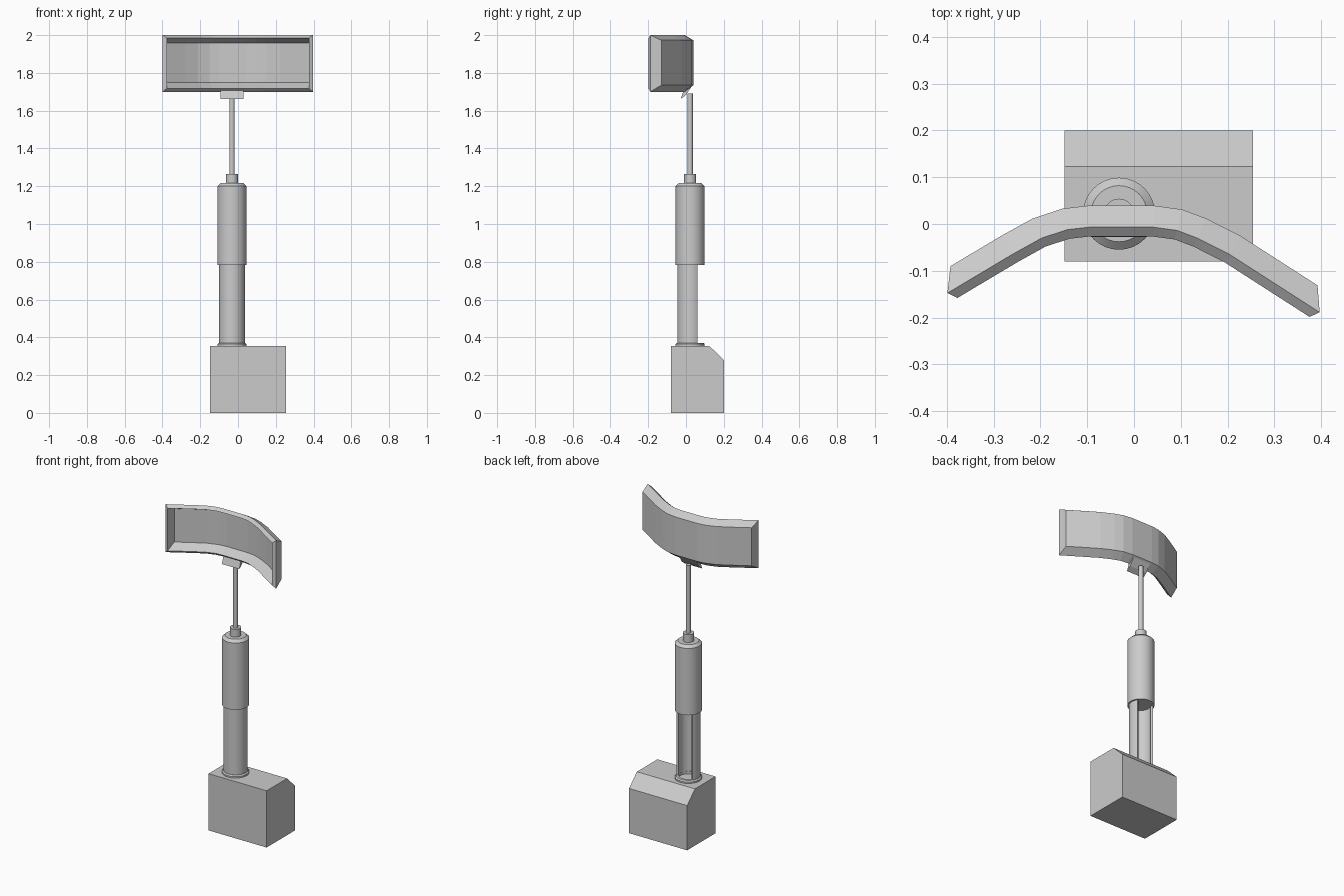
import bpy, bmesh, math
from mathutils import Vector

cube = bpy.data.objects.get("Cube")
if cube:
    bpy.data.objects.remove(cube)

grey = bpy.data.materials.new("light_grey")
grey.use_nodes = True
COLOUR = (0.6, 0.6, 0.6, 1)
grey.diffuse_color = COLOUR
grey.node_tree.nodes["Principled BSDF"].inputs["Base Color"].default_value = COLOUR

PX, PY = -0.032, 0.022   # post axis


def finish(name, bm, smooth=False):
    bmesh.ops.remove_doubles(bm, verts=bm.verts, dist=1e-5)
    bmesh.ops.recalc_face_normals(bm, faces=bm.faces)
    mesh = bpy.data.meshes.new(name)
    bm.to_mesh(mesh)
    bm.free()
    mesh.materials.append(grey)
    ob = bpy.data.objects.new(name, mesh)
    bpy.context.collection.objects.link(ob)
    if smooth:
        bpy.ops.object.select_all(action='DESELECT')
        ob.select_set(True)
        bpy.context.view_layer.objects.active = ob
        bpy.ops.object.shade_smooth_by_angle(angle=math.radians(30))
    return ob


def prism(name, outline, sweep, smooth=False):
    """Extrude a flat outline along a vector."""
    bm = bmesh.new()
    face = bm.faces.new([bm.verts.new(p) for p in outline])
    new = bmesh.ops.extrude_face_region(bm, geom=[face])["geom"]
    verts = [g for g in new if isinstance(g, bmesh.types.BMVert)]
    bmesh.ops.translate(bm, verts=verts, vec=sweep)
    return finish(name, bm, smooth)


def lathe(name, profile, sides=32):
    """Spin a closed (radius, z) profile round the post axis."""
    bm = bmesh.new()
    verts = [bm.verts.new((PX + r, PY, z)) for r, z in profile]
    edges = [bm.edges.new((verts[i - 1], verts[i])) for i in range(len(verts))]
    bmesh.ops.spin(bm, geom=verts + edges, cent=(PX, PY, 0), axis=(0, 0, 1),
                   angle=math.tau, steps=sides, use_merge=False)
    bmesh.ops.remove_doubles(bm, verts=bm.verts, dist=1e-5)
    bmesh.ops.dissolve_degenerate(bm, edges=bm.edges, dist=1e-5)
    return finish(name, bm, True)


# Base block with a chamfered back top edge
side = [(-0.08, 0), (0.2, 0), (0.2, 0.28), (0.123, 0.355), (-0.08, 0.355)]
prism("base_block", [(-0.148, y, z) for y, z in side], (0.402, 0, 0))

# Flange ring on the block
lathe("base_flange", [(0.054, 0.35), (0.077, 0.35), (0.077, 0.364),
                      (0.07, 0.371), (0.054, 0.371)])

# Lower post, a tube with its back cut open
START, STOP, STEPS = math.radians(145), math.radians(395), 24
angles = [START + (STOP - START) * i / STEPS for i in range(STEPS + 1)]


def arc(radius, seq):
    return [(PX + radius * math.cos(a), PY + radius * math.sin(a), 0.355) for a in seq]


prism("lower_post", arc(0.068, angles) + arc(0.055, reversed(angles)), (0, 0, 0.44), True)

# Upper sleeve, collar and rod
lathe("upper_sleeve", [(0, 0.782), (0.077, 0.782), (0.077, 1.2), (0.06, 1.216), (0, 1.216)])
lathe("rod_collar", [(0, 1.21), (0.032, 1.21), (0.032, 1.265), (0, 1.265)])
lathe("rod", [(0, 1.26), (0.014, 1.26), (0.014, 1.69), (0, 1.69)], 16)

# Sloping bracket between rod and panel
wedge = [(-0.028, 1.662), (0.0, 1.683), (0.035, 1.735), (-0.01, 1.715)]
prism("panel_bracket", [(-0.092, y, z) for y, z in wedge], (0.12, 0, 0))

# Curved dished panel: a rim section swept along the back line
path = [Vector(p) for p in [(-0.392, -0.09), (-0.283, -0.025), (-0.216, 0.012),
                            (-0.152, 0.033), (-0.1, 0.039), (0.045, 0.039),
                            (0.103, 0.031), (0.154, 0.012), (0.227, -0.025),
                            (0.392, -0.131)]]
# (forward offset, height, outward shift at the ends)
section = [(0, 1.735, 0), (0.046, 1.70, 0.035), (0.066, 1.718, 0.022), (0.01, 1.748, -0.012),
           (0.01, 1.957, -0.012), (0.066, 1.984, 0.022), (0.046, 2.0, 0.035), (0, 1.973, 0)]
bm = bmesh.new()
rings = []
last = len(path) - 1
for i, p in enumerate(path):
    t = (path[min(i + 1, last)] - path[max(i - 1, 0)]).normalized()
    if 0 < i < last:
        t = ((path[i + 1] - p).normalized() + (p - path[i - 1]).normalized()).normalized()
    front = Vector((t.y, -t.x))
    out = -1 if i == 0 else 1 if i == last else 0
    ring = []
    for d, z, shift in section:
        q = p + front * d + t * shift * out
        ring.append(bm.verts.new((q.x, q.y, z)))
    rings.append(ring)
for a, b in zip(rings, rings[1:]):
    for k in range(8):
        bm.faces.new((a[k - 1], a[k], b[k], b[k - 1]))
for ring in (rings[0], rings[-1]):
    for k in range(3):
        bm.faces.new((ring[k], ring[k + 1], ring[6 - k], ring[7 - k]))
finish("curved_panel", bm)
